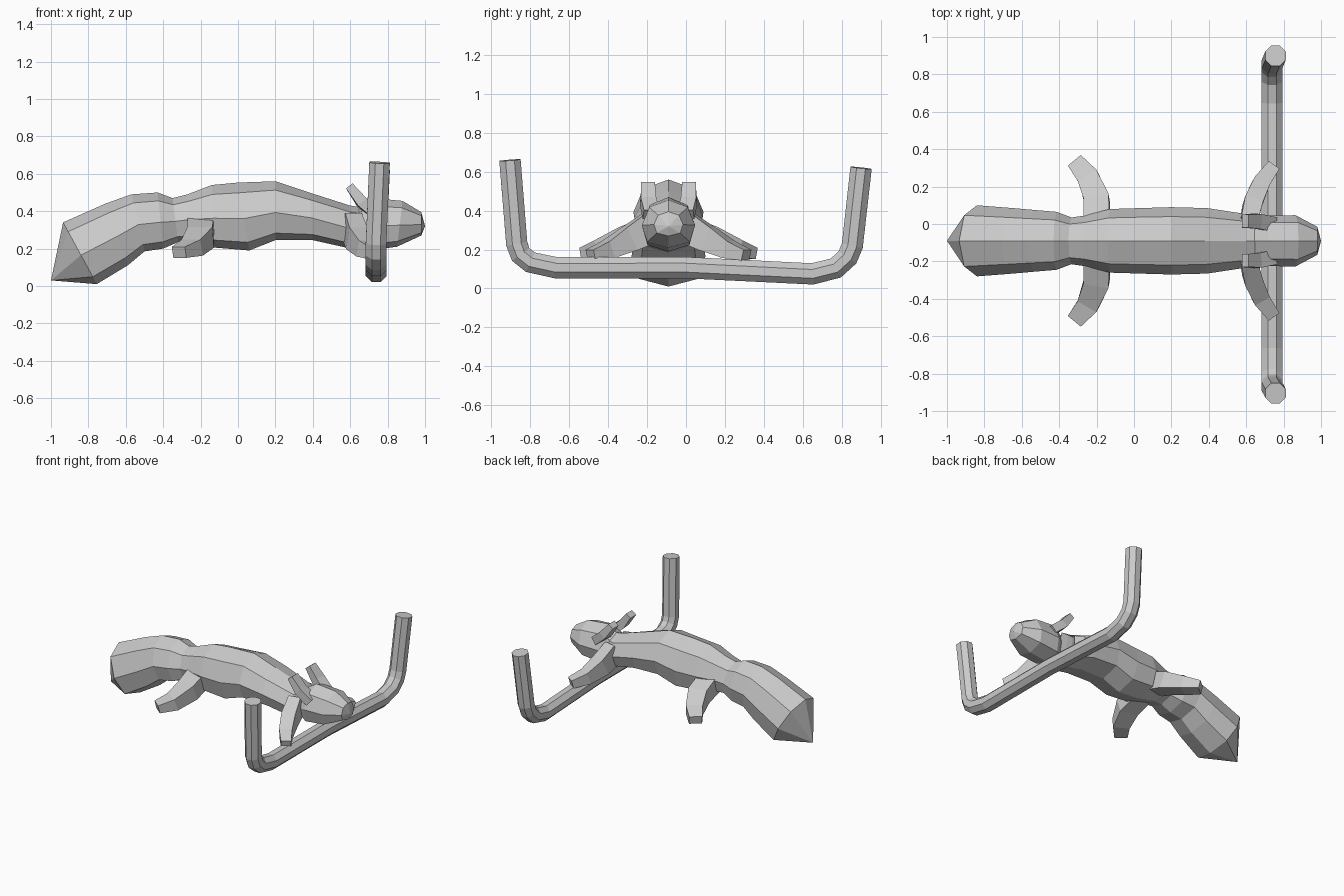
import bpy, bmesh, math
from mathutils import Vector

if "Cube" in bpy.data.objects:
    bpy.data.objects.remove(bpy.data.objects["Cube"])

MID = -0.09   # centre line of the animal in y

grey = bpy.data.materials.new("plain grey")
grey.diffuse_color = (0.6, 0.6, 0.6, 1)
grey.use_nodes = True
grey.node_tree.nodes["Principled BSDF"].inputs["Base Color"].default_value = grey.diffuse_color


def loft(name, rings, tip_start=None, tip_end=None):
    """Skin a list of equal-sized rings; ends get a fan tip or a flat cap."""
    bm = bmesh.new()
    vr = [[bm.verts.new(p) for p in r] for r in rings]
    n = len(vr[0])
    for a, b in zip(vr, vr[1:]):
        for i in range(n):
            bm.faces.new((a[i], a[(i + 1) % n], b[(i + 1) % n], b[i]))
    for ring, tip in ((vr[0], tip_start), (vr[-1], tip_end)):
        if tip:
            t = bm.verts.new(tip)
            for i in range(n):
                bm.faces.new((ring[i], ring[(i + 1) % n], t))
        else:
            bm.faces.new(ring)
    bmesh.ops.recalc_face_normals(bm, faces=bm.faces)
    me = bpy.data.meshes.new(name)
    bm.to_mesh(me)
    bm.free()
    me.materials.append(grey)
    ob = bpy.data.objects.new(name, me)
    bpy.context.collection.objects.link(ob)
    return ob


def body_ring(xt, zt, xb, zb, w):
    """Eight-sided section between a ridge point and a belly point."""
    half = [(0, 0), (0.72, 0.15), (1, 0.53), (0.8, 0.88), (0, 1)]
    pts = half + [(-s, t) for s, t in half[3:0:-1]]
    return [(xt + (xb - xt) * t, MID + s * w, zt + (zb - zt) * t) for s, t in pts]


def tube(path, sizes, sides, axis):
    """Rings square to a path; sizes are half width and half height."""
    path = [Vector(p) for p in path]
    out = []
    for i, p in enumerate(path):
        t = Vector((0, 0, 0))
        if i > 0:
            t += (p - path[i - 1]).normalized()
        if i < len(path) - 1:
            t += (path[i + 1] - p).normalized()
        t.normalize()
        side = t.cross(Vector(axis)).normalized()
        up = side.cross(t)
        w, h = sizes[i]
        k = 1 / math.cos(math.pi / sides)
        ring = []
        for j in range(sides):
            a = 2 * math.pi * (j + 0.5) / sides
            ring.append(p + side * (math.cos(a) * w * k) + up * (math.sin(a) * h * k))
        out.append(ring)
    return out


# Body with the thick tail: ridge x, z, belly x, z, half width
body = [(-0.935, 0.34, -0.755, 0.01, 0.19), (-0.71, 0.44, -0.59, 0.11, 0.175),
        (-0.57, 0.49, -0.50, 0.185, 0.165), (-0.43, 0.50, -0.40, 0.20, 0.155),
        (-0.35, 0.47, -0.32, 0.235, 0.125), (-0.27, 0.49, -0.26, 0.235, 0.135),
        (-0.14, 0.54, -0.12, 0.205, 0.17), (0.0, 0.553, 0.06, 0.19, 0.175),
        (0.20, 0.56, 0.20, 0.245, 0.18), (0.38, 0.50, 0.40, 0.245, 0.175),
        (0.60, 0.43, 0.58, 0.205, 0.145), (0.66, 0.42, 0.66, 0.21, 0.10)]
loft("body_and_tail", [body_ring(*s) for s in body], tip_start=(-1, MID, 0.03))

# Head
head = [(0.64, 0.42, 0.65, 0.21, 0.10), (0.72, 0.47, 0.70, 0.19, 0.135),
        (0.88, 0.455, 0.85, 0.21, 0.137), (0.98, 0.395, 0.98, 0.27, 0.075)]
loft("head", [body_ring(*s) for s in head], tip_end=(1.0, MID, 0.32))

# Paired limbs and ears: path as x, distance from centre line, z
limbs = {
    "front_leg": ([(0.61, 0.08, 0.32), (0.635, 0.2, 0.255), (0.68, 0.31, 0.2), (0.745, 0.4, 0.17)],
                  [(0.045, 0.08), (0.05, 0.065), (0.045, 0.045), (0.035, 0.03)]),
    "hind_leg": ([(-0.20, 0.09, 0.31), (-0.20, 0.22, 0.26), (-0.245, 0.34, 0.205), (-0.315, 0.425, 0.18)],
                 [(0.07, 0.065), (0.068, 0.06), (0.058, 0.045), (0.045, 0.03)]),
    "ear": ([(0.74, 0.09, 0.38), (0.66, 0.105, 0.45), (0.595, 0.105, 0.535)],
            [(0.04, 0.03), (0.04, 0.03), (0.035, 0.022)]),
}
for name, (path, sizes) in limbs.items():
    for label, s in (("left", 1), ("right", -1)):
        pts = [(x, MID + s * d, z) for x, d, z in path]
        loft(f"{label}_{name}", tube(pts, sizes, 4, (0, 0, 1)))

# Bent bar under the head
bar = [(0.757, -0.905, 0.66), (0.738, -0.87, 0.23), (0.738, -0.85, 0.175),
       (0.738, -0.80, 0.135), (0.738, -0.67, 0.107), (0.738, 0.0, 0.107),
       (0.738, 0.65, 0.075), (0.738, 0.77, 0.105), (0.738, 0.83, 0.16),
       (0.738, 0.855, 0.22), (0.757, 0.9, 0.62)]
loft("bar", tube(bar, [(0.055, 0.055)] * len(bar), 8, (1, 0, 0)))
